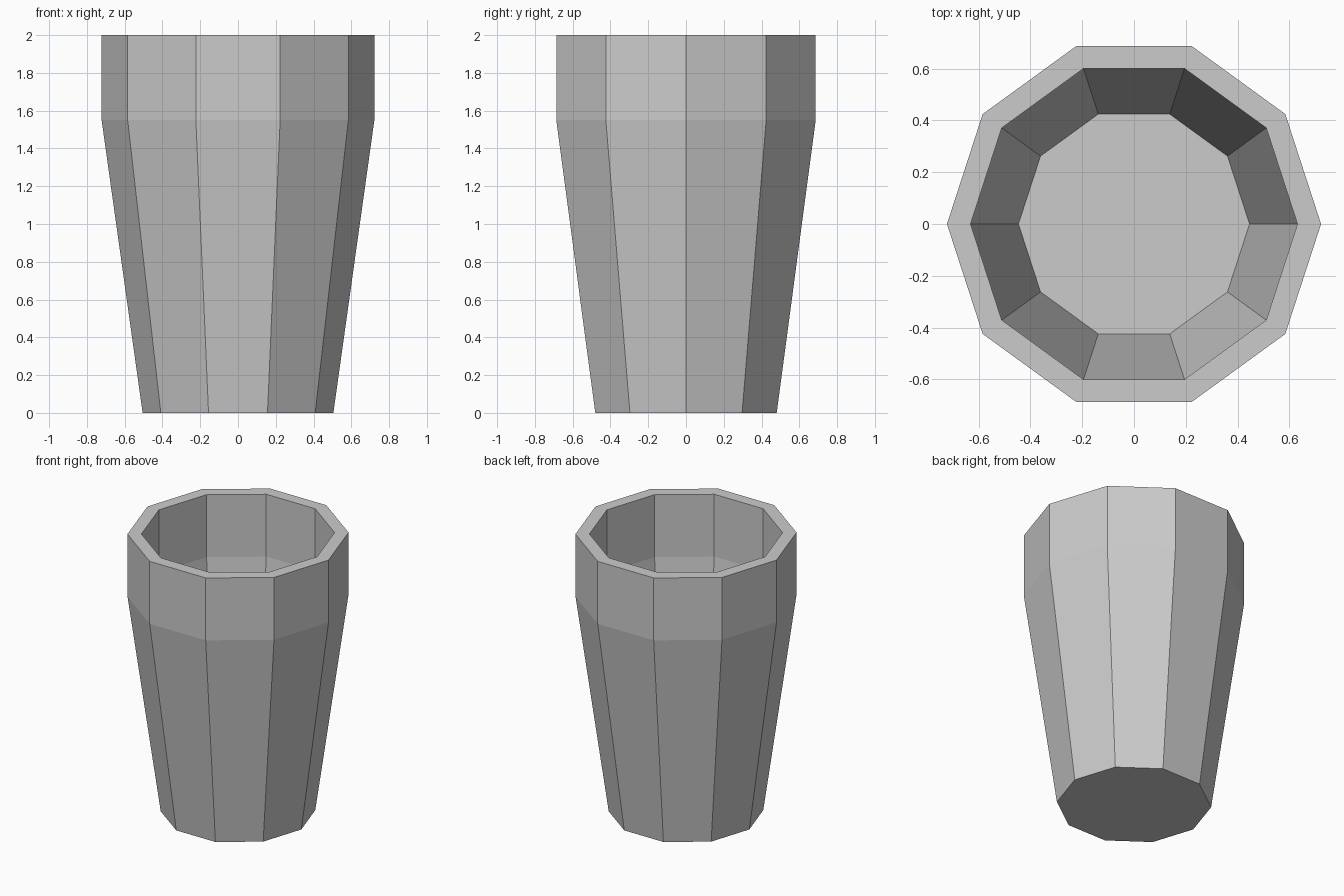
import bpy, bmesh, math

if "Cube" in bpy.data.objects:
    bpy.data.objects.remove(bpy.data.objects["Cube"])

SIDES = 10
# (radius, height) from outer base, up over the rim, down to the inner floor
PROFILE = [(0.505, 0), (0.722, 1.55), (0.722, 2.0),
           (0.631, 2.0), (0.631, 1.55), (0.446, 0.22)]

bm = bmesh.new()
rings = [[bm.verts.new((r * math.cos(2 * math.pi * i / SIDES),
                        r * math.sin(2 * math.pi * i / SIDES), z))
          for i in range(SIDES)] for r, z in PROFILE]

# Walls and rim
for a, b in zip(rings, rings[1:]):
    for i in range(SIDES):
        j = (i + 1) % SIDES
        bm.faces.new((a[i], a[j], b[j], b[i]))

# Underside and inner floor
bm.faces.new(rings[0][::-1])
bm.faces.new(rings[-1])
bmesh.ops.recalc_face_normals(bm, faces=bm.faces[:])

mesh = bpy.data.meshes.new("cup")
bm.to_mesh(mesh)
bm.free()
cup = bpy.data.objects.new("cup", mesh)
bpy.context.collection.objects.link(cup)

# Plain light grey
grey = bpy.data.materials.new("light grey")
grey.diffuse_color = (0.6, 0.6, 0.6, 1)
grey.use_nodes = True
grey.node_tree.nodes["Principled BSDF"].inputs["Base Color"].default_value = grey.diffuse_color
mesh.materials.append(grey)
